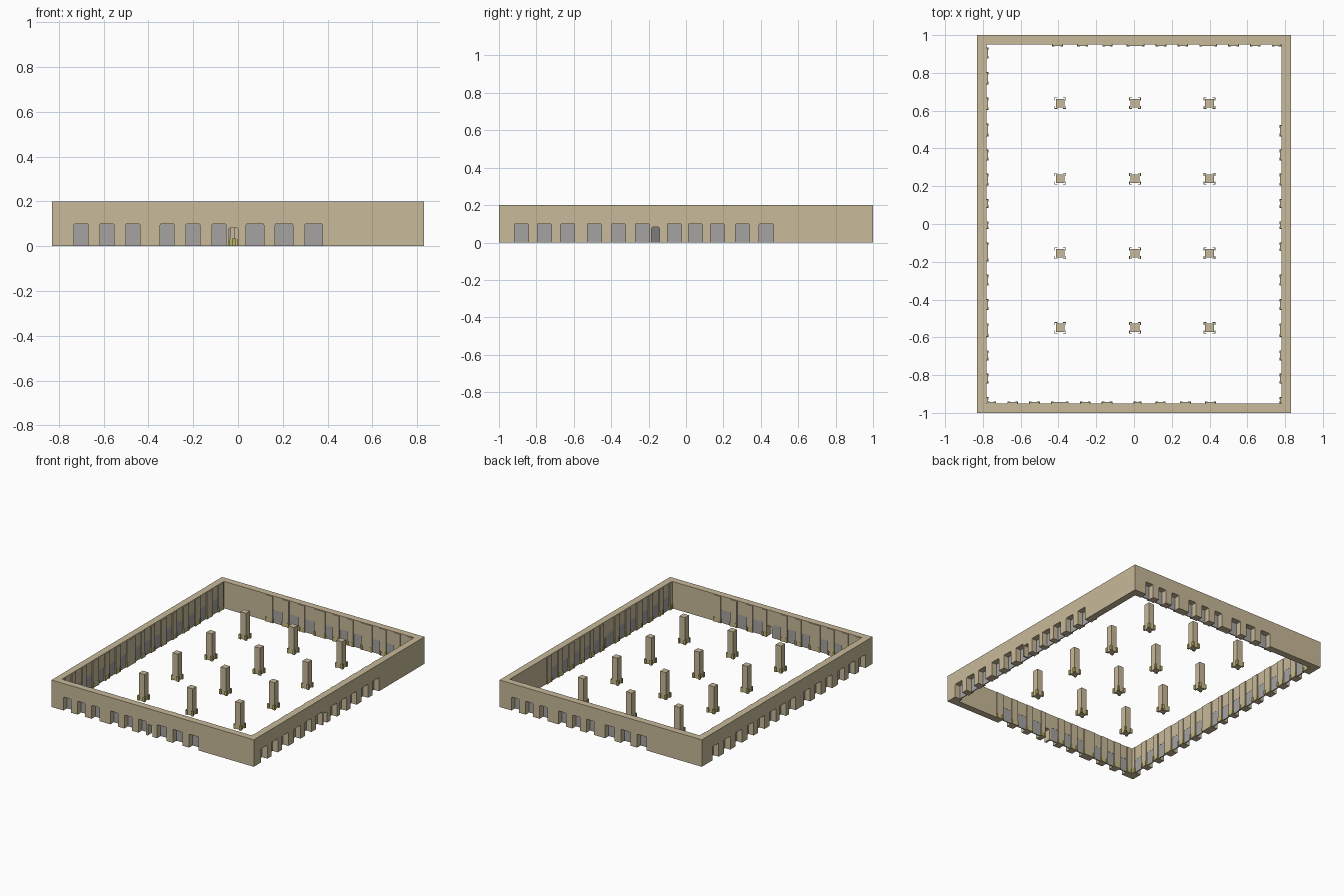
import bpy, bmesh
from mathutils import Vector

if "Cube" in bpy.data.objects:
    bpy.data.objects.remove(bpy.data.objects["Cube"])

X, Y, H, T = 0.83, 1.0, 0.2, 0.05   # outer half sizes, height, wall thickness
WIN_H, DOOR_H = 0.1, 0.082


def material(name, colour):
    m = bpy.data.materials.new(name)
    m.diffuse_color = (*colour, 1)
    m.use_nodes = True
    m.node_tree.nodes["Principled BSDF"].inputs["Base Color"].default_value = m.diffuse_color
    return m


STONE = material("sandstone", (0.58, 0.49, 0.32))
GREY = material("grey_panel", (0.38, 0.37, 0.36))
DARK = material("dark_panel", (0.2, 0.2, 0.2))
GOLD = material("gold_trim", (0.5, 0.45, 0.12))


def finish(bm, name, mat):
    bmesh.ops.recalc_face_normals(bm, faces=bm.faces[:])
    me = bpy.data.meshes.new(name)
    bm.to_mesh(me)
    bm.free()
    me.materials.append(mat)
    ob = bpy.data.objects.new(name, me)
    bpy.context.collection.objects.link(ob)
    return ob


def add_box(bm, lo, hi, place=lambda u, v, z: (u, v, z)):
    """Box between two corners, mapped by a placing function."""
    vs = bmesh.ops.create_cube(bm, size=1)["verts"]
    for v in vs:
        p = [(a + b) / 2 + c * (b - a) for a, b, c in zip(lo, hi, v.co)]
        v.co = Vector(place(*p))


def build_wall(name, half, place, windows, doors=(), door_panel=False):
    """u runs along the wall, d is depth inward from the outer face."""
    holes = sorted([(a, b, WIN_H) for a, b in windows] +
                   [(a, b, DOOR_H) for a, b in doors])

    # wall outline with round-shouldered notches, extruded through the thickness
    r = 0.006
    pts = [(-half, 0)]
    for a, b, h in holes:
        pts += [(a, 0), (a, h - r), (a + r * .3, h - r * .3), (a + r, h),
                (b - r, h), (b - r * .3, h - r * .3), (b, h - r), (b, 0)]
    pts += [(half, 0), (half, H), (-half, H)]
    bm = bmesh.new()
    face = bm.faces.new([bm.verts.new(place(u, 0, z)) for u, z in pts])
    ext = bmesh.ops.extrude_face_region(bm, geom=[face])["geom"]
    shift = Vector(place(0, T, 0)) - Vector(place(0, 0, 0))
    bmesh.ops.translate(bm, vec=shift,
                        verts=[e for e in ext if isinstance(e, bmesh.types.BMVert)])
    finish(bm, name + "_wall", STONE)

    # window panels near the inner face
    bm = bmesh.new()
    for a, b in windows:
        add_box(bm, (a, T - 0.008, 0), (b, T - 0.001, WIN_H), place)
    finish(bm, name + "_window_panels", GREY)
    if door_panel:
        bm = bmesh.new()
        for a, b in doors:
            add_box(bm, (a, T - 0.008, 0), (b, T - 0.001, DOOR_H), place)
        finish(bm, name + "_door", DARK)

    # pilasters between the bays, with gold corner guards at the foot
    lim = half - (T if half > 0.96 or half == X else 0) - 0.002
    edges = [(max(-lim, holes[0][0] - 0.055), holes[0][0])]
    edges += [(p[1], q[0]) for p, q in zip(holes, holes[1:])]
    edges.append((holes[-1][1], min(lim, holes[-1][1] + 0.055)))
    bm, gm = bmesh.new(), bmesh.new()
    for a, b in edges:
        if b - a < 0.025:
            continue
        add_box(bm, (a, T - 0.002, 0), (b, T + 0.007, H - 0.003), place)
        for lo, hi in ((a - 0.002, a + 0.012), (b - 0.012, b + 0.002)):
            add_box(gm, (lo, T, 0), (hi, T + 0.010, 0.033), place)
    finish(bm, name + "_pilasters", STONE)
    finish(gm, name + "_pilaster_guards", GOLD)


def spans(centres, w):
    return [(c - w / 2, c + w / 2) for c in centres]


front_windows = (spans([-0.70, -0.585, -0.469, -0.316, -0.201, -0.085], 0.063)
                 + spans([0.076, 0.205, 0.338], 0.079))
back_windows = [(-b, -a) for a, b in front_windows]
right_centres = [-0.88, -0.757, -0.633, -0.49, -0.362, -0.233,
                 -0.062, 0.05, 0.168, 0.302, 0.429]
right_windows = spans(right_centres, 0.075)
left_windows = spans(right_centres + [0.568, 0.704, 0.84], 0.075)

build_wall("front", X, lambda u, d, z: (u, -Y + d, z), front_windows, [(-0.04, 0.0)])
build_wall("back", X, lambda u, d, z: (u, Y - d, z), back_windows)
build_wall("right", Y - T, lambda u, d, z: (X - d, u, z), right_windows,
           [(-0.184, -0.142)], True)
build_wall("left", Y - T, lambda u, d, z: (-X + d, u, z), left_windows)

# grid of columns with L-shaped corner guards
C, G, L, t = 0.023, 0.031, 0.016, 0.004
for i, x in enumerate((-0.39, 0.005, 0.40)):
    for j, y in enumerate((-0.55, -0.155, 0.24, 0.64)):
        bm = bmesh.new()
        add_box(bm, (x - C, y - C, 0), (x + C, y + C, H))
        finish(bm, f"column_{i}_{j}", STONE)
        bm = bmesh.new()
        for sx in (-1, 1):
            for sy in (-1, 1):
                def corner(u, v, z):
                    return (x + sx * u, y + sy * v, z)
                add_box(bm, (G - L, G - t, 0), (G, G, 0.035), corner)
                add_box(bm, (G - t, G - L, 0), (G, G - t, 0.035), corner)
        finish(bm, f"column_guards_{i}_{j}", GOLD)
